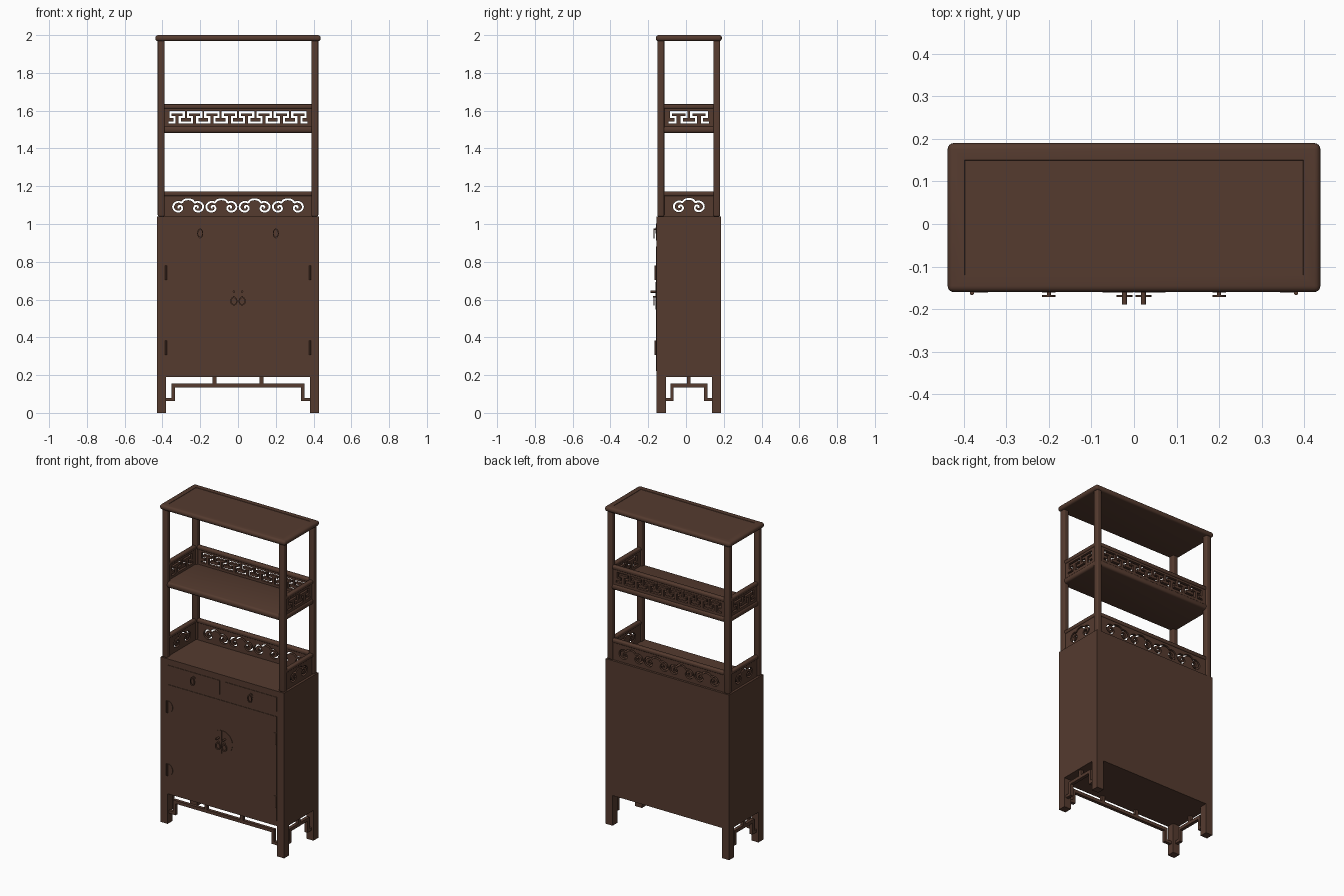
import bpy, bmesh, math
from mathutils import Vector, Matrix

if "Cube" in bpy.data.objects:
    bpy.data.objects.remove(bpy.data.objects["Cube"])

CY = 0.015                                  # depth centre of the carcass
FRONT = CY - 0.17                           # carcass front plane
wood = bpy.data.materials.new("dark_brown_wood")
wood.diffuse_color = (0.09, 0.043, 0.028, 1)
wood.use_nodes = True
wood.node_tree.nodes["Principled BSDF"].inputs["Base Color"].default_value = wood.diffuse_color


def add(name, me):
    me.materials.clear()
    me.materials.append(wood)
    ob = bpy.data.objects.new(name, me)
    bpy.context.collection.objects.link(ob)
    return ob


def box(name, x0, x1, y0, y1, z0, z1, bevel=0, segs=3):
    bm = bmesh.new()
    bmesh.ops.create_cube(bm, size=1)
    for v in bm.verts:
        v.co = Vector(((x0 + x1) / 2 + v.co.x * (x1 - x0),
                       (y0 + y1) / 2 + v.co.y * (y1 - y0),
                       (z0 + z1) / 2 + v.co.z * (z1 - z0)))
    if bevel:
        bmesh.ops.bevel(bm, geom=bm.edges[:], offset=bevel, segments=segs,
                        profile=0.5, affect='EDGES')
    me = bpy.data.meshes.new(name)
    bm.to_mesh(me)
    bm.free()
    return add(name, me)


def rod(name, loc, r, length, axis='Z', n=16):
    bm = bmesh.new()
    rot = Matrix.Rotation(math.pi / 2, 4, 'X') if axis == 'Y' else \
        Matrix.Rotation(math.pi / 2, 4, 'Y') if axis == 'X' else Matrix()
    bmesh.ops.create_cone(bm, cap_ends=True, segments=n, radius1=r, radius2=r,
                          depth=length, matrix=Matrix.Translation(loc) @ rot)
    me = bpy.data.meshes.new(name)
    bm.to_mesh(me)
    bm.free()
    return add(name, me)


def plate(name, outline, holes, loc, thick, side=False):
    """Flat pierced plate: outline and holes are 2D polygons in the x-z (or y-z) plane."""
    cu = bpy.data.curves.new(name, 'CURVE')
    cu.dimensions, cu.fill_mode, cu.extrude = '2D', 'BOTH', thick / 2
    for poly in [outline] + holes:
        sp = cu.splines.new('POLY')
        sp.points.add(len(poly) - 1)
        for p, (x, y) in zip(sp.points, poly):
            p.co = (x, y, 0, 1)
        sp.use_cyclic_u = True
    tmp = bpy.data.objects.new(name + "_curve", cu)
    bpy.context.collection.objects.link(tmp)
    dg = bpy.context.evaluated_depsgraph_get()
    me = bpy.data.meshes.new_from_object(tmp.evaluated_get(dg))
    bpy.data.objects.remove(tmp)
    rot = Matrix.Rotation(math.pi / 2, 4, 'X')
    if side:
        rot = Matrix.Rotation(math.pi / 2, 4, 'Z') @ rot
    me.transform(Matrix.Translation(loc) @ rot)
    return add(name, me)


def rect(hw, z0, z1):
    return [(-hw, z0), (hw, z0), (hw, z1), (-hw, z1)]


def ribbon(pts, hw):
    """Polygon of a constant-width channel along a polyline."""
    pts = [Vector(p) for p in pts]
    left, right = [], []
    for i, p in enumerate(pts):
        a = (p - pts[i - 1]).normalized() if i else (pts[1] - p).normalized()
        b = (pts[i + 1] - p).normalized() if i < len(pts) - 1 else a
        na, nb = Vector((-a.y, a.x)), Vector((-b.y, b.x))
        m = (na + nb).normalized()
        m *= hw / max(m.dot(na), 0.5)
        left.append(tuple(p + m))
        right.append(tuple(p - m))
    return left + right[::-1]


def smooth(pts, n=5):
    """Catmull-Rom resampling."""
    q = [Vector(p) for p in pts]
    q = [2 * q[0] - q[1]] + q + [2 * q[-1] - q[-2]]
    out = []
    for i in range(1, len(q) - 2):
        a, b, c, d = q[i - 1:i + 3]
        for k in range(n):
            t = k / n
            out.append(0.5 * (2 * b + (c - a) * t + (2 * a - 5 * b + 4 * c - d) * t * t
                              + (3 * b - a - 3 * c + d) * t ** 3))
    return out + [q[-2]]


def cloud(cx, cz):
    half = [(0.022, 0.031), (0.034, 0.019), (0.05, 0.023), (0.069, 0.016), (0.079, 0.0),
            (0.075, -0.018), (0.058, -0.029), (0.040, -0.026), (0.031, -0.012),
            (0.039, 0.001), (0.051, -0.002), (0.050, -0.013)]
    pts = [(-x, y) for x, y in half[::-1]] + [(0, 0.036)] + half
    return ribbon([(cx + p.x, cz + p.y) for p in smooth(pts)], 0.005)


def key_fret(n, pitch, cz, h=0.027):
    unit = [(0.35, -1), (0.35, 0.05), (0.12, 0.05), (0.12, 1),
            (0.88, 1), (0.88, 0.05), (0.65, 0.05), (0.65, -1)]
    x0 = -n * pitch / 2
    pts = [(x0, cz - h)]
    for i in range(n):
        pts += [(x0 + (i + u) * pitch, cz + v * h) for u, v in unit]
    return ribbon(pts + [(-x0, cz - h)], 0.0058)


# Cabinet carcass and feet
box("cabinet_body", -0.43, 0.43, FRONT, CY + 0.17, 0.19, 1.04)
for sx in (-1, 1):
    for sy in (-1, 1):
        xs = sorted((sx * 0.43, sx * 0.382))
        ys = sorted((CY + sy * 0.17, CY + sy * 0.122))
        box("foot", *xs, *ys, 0, 0.19)
        # Upper posts
        px, py = sx * 0.407, CY + sy * 0.148
        box("shelf_post", px - 0.018, px + 0.018, py - 0.018, py + 0.018, 1.04, 1.975, 0.007)

# Front apron lattice
y0, y1 = FRONT + 0.012, FRONT + 0.032
box("front_apron_bar", -0.352, 0.352, y0, y1, 0.135, 0.155)
for s in (-1, 1):
    box("front_apron_strut", s * 0.125 - 0.01, s * 0.125 + 0.01, y0, y1, 0.155, 0.19)
    box("front_apron_drop", *sorted((s * 0.334, s * 0.352)), y0, y1, 0.062, 0.135)
    box("front_apron_link", *sorted((s * 0.352, s * 0.385)), y0, y1, 0.062, 0.08)
    # Side apron lattice
    xs = sorted((s * 0.418, s * 0.398))
    box("side_apron_bar", *xs, CY - 0.098, CY + 0.098, 0.135, 0.155)
    box("side_apron_strut", *xs, CY - 0.01, CY + 0.01, 0.155, 0.19)
    for t in (-1, 1):
        box("side_apron_drop", *xs, *sorted((CY + t * 0.08, CY + t * 0.098)), 0.062, 0.135)
        box("side_apron_link", *xs, *sorted((CY + t * 0.098, CY + t * 0.125)), 0.062, 0.08)

# Drawers, doors and metalwork
DF = FRONT - 0.003
for s in (-1, 1):
    box("drawer_front", *sorted((s * 0.018, s * 0.38)), DF, FRONT + 0.01, 0.912, 1.002)
    box("door", *sorted((s * 0.0015, s * 0.38)), DF, FRONT + 0.01, 0.222, 0.88)
    for z in (0.742, 0.345):
        d = [(-s * 0.035 * math.sin(a), 0.037 * math.cos(a))
             for a in [math.pi * k / 12 for k in range(13)]]
        plate("hinge_leaf", d, [], (s * 0.378, DF - 0.001, z), 0.003)
        rod("hinge_knuckle", (s * 0.381, DF - 0.004, z), 0.005, 0.075)
    # Drawer pull: back plate, pin and drop
    oval = [(0.016 * math.cos(2 * math.pi * k / 20), 0.016 * math.sin(2 * math.pi * k / 20))
            for k in range(20)]
    plate("drawer_pull_plate", oval, [], (s * 0.2, DF - 0.001, 0.965), 0.003)
    rod("drawer_pull_pin", (s * 0.2, DF - 0.007, 0.972), 0.005, 0.014, 'Y', 12)
    # Door knob and drop
    rod("door_knob", (s * 0.022, DF - 0.016, 0.642), 0.006, 0.03, 'Y', 12)
    rod("door_drop_pin", (s * 0.022, DF - 0.008, 0.615), 0.005, 0.018, 'Y', 12)
    for name, x, z, hx, hz in (("drawer_pull_ring", s * 0.2, 0.95, 0.016, 0.026),
                               ("door_drop_ring", s * 0.022, 0.592, 0.019, 0.023)):
        ring = [[(k * hx * math.cos(2 * math.pi * i / 24), k * hz * math.sin(2 * math.pi * i / 24))
                 for i in range(24)] for k in (1, 0.68)]
        plate(name, ring[0], ring[1:], (x, DF - 0.011, z), 0.005)
    a0 = math.pi / 2
    semi = [(-s * 0.072 * math.cos(a0 + math.pi * k / 20), 0.072 * math.sin(a0 + math.pi * k / 20))
            for k in range(21)]
    plate("lock_half_plate", semi, [], (s * 0.0015, DF - 0.001, 0.62), 0.003)

# Pierced galleries: clouds on the cabinet, key fret on the shelf
PY, PX = CY + 0.148, 0.407
plate("cloud_back_panel", rect(0.392, 1.04, 1.155),
      [cloud((i - 1.5) * 0.176, 1.095) for i in range(4)], (0, PY, 0), 0.016)
plate("fret_back_panel", rect(0.392, 1.51, 1.615), [key_fret(8, 0.092, 1.565)], (0, PY, 0), 0.016)
for s in (-1, 1):
    plate("cloud_side_panel", rect(0.134, 1.04, 1.155), [cloud(0, 1.097)], (s * PX, CY, 0), 0.016, True)
    plate("fret_side_panel", rect(0.134, 1.51, 1.615), [key_fret(2, 0.108, 1.565)],
          (s * PX, CY, 0), 0.016, True)
for z0, z1 in ((1.148, 1.172), (1.61, 1.634)):
    box("back_gallery_rail", -0.4, 0.4, PY - 0.014, PY + 0.014, z0, z1, 0.008)
    for s in (-1, 1):
        box("side_gallery_rail", s * PX - 0.014, s * PX + 0.014, CY - 0.14, CY + 0.14, z0, z1, 0.008)

# Middle shelf
box("middle_shelf", -0.422, 0.422, CY - 0.163, CY + 0.163, 1.482, 1.517, 0.013)

# Top board with rounded edge and recessed centre panel
top = box("top_board", -0.438, 0.438, CY - 0.175, CY + 0.175, 1.968, 2.0, 0.0145, 4)
bm = bmesh.new()
bm.from_mesh(top.data)
face = max((f for f in bm.faces if f.normal.z > 0.9), key=lambda f: f.calc_area())
bmesh.ops.inset_individual(bm, faces=[face], thickness=0.036)
bmesh.ops.inset_individual(bm, faces=[face], thickness=0.001, depth=-0.002)
bm.to_mesh(top.data)
bm.free()

# Smooth rounded parts, keep sharp edges
for ob in bpy.data.objects:
    ob.select_set(True)
bpy.context.view_layer.objects.active = top
bpy.ops.object.shade_smooth_by_angle(angle=math.radians(35))
